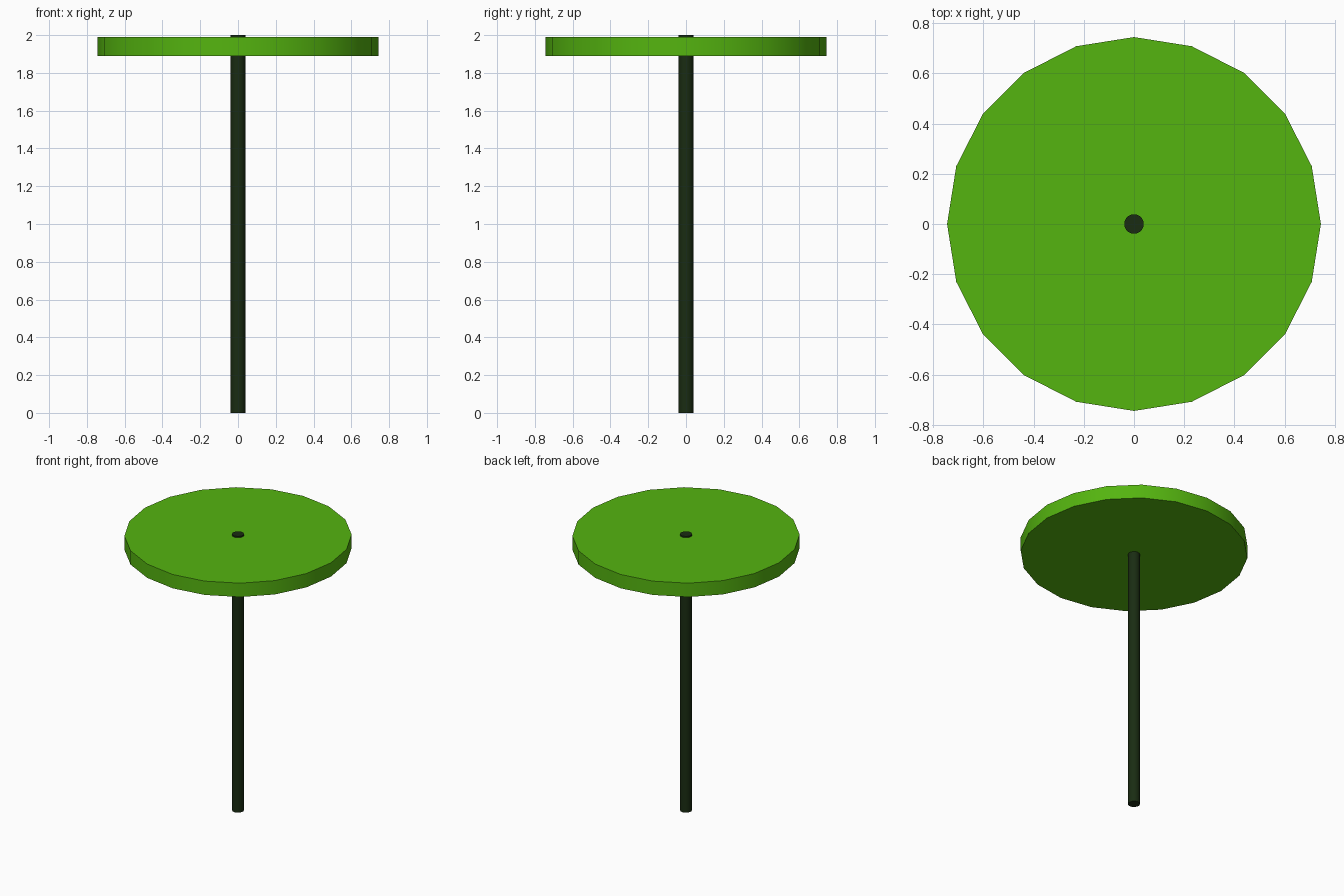
import bpy
import math

if "Cube" in bpy.data.objects:
    bpy.data.objects.remove(bpy.data.objects["Cube"])


def material(name, color):
    mat = bpy.data.materials.new(name)
    mat.diffuse_color = (*color, 1.0)
    mat.use_nodes = True
    mat.node_tree.nodes["Principled BSDF"].inputs["Base Color"].default_value = mat.diffuse_color
    return mat


def cylinder(name, radius, bottom, top, mat, sides=20):
    bpy.ops.mesh.primitive_cylinder_add(
        vertices=sides, radius=radius, depth=top - bottom,
        location=(0, 0, (bottom + top) / 2))
    obj = bpy.context.object
    obj.name = name
    obj.data.materials.append(mat)
    bpy.ops.object.shade_smooth_by_angle(angle=math.radians(30))
    return obj


green = material("bright_green", (0.09, 0.46, 0.005))
dark = material("dark_green", (0.01, 0.025, 0.006))

# Upright pole, poking slightly through the disc
cylinder("pole", 0.039, 0.0, 2.0, dark)

# Flat round disc near the top
cylinder("disc", 0.745, 1.89, 1.99, green)
